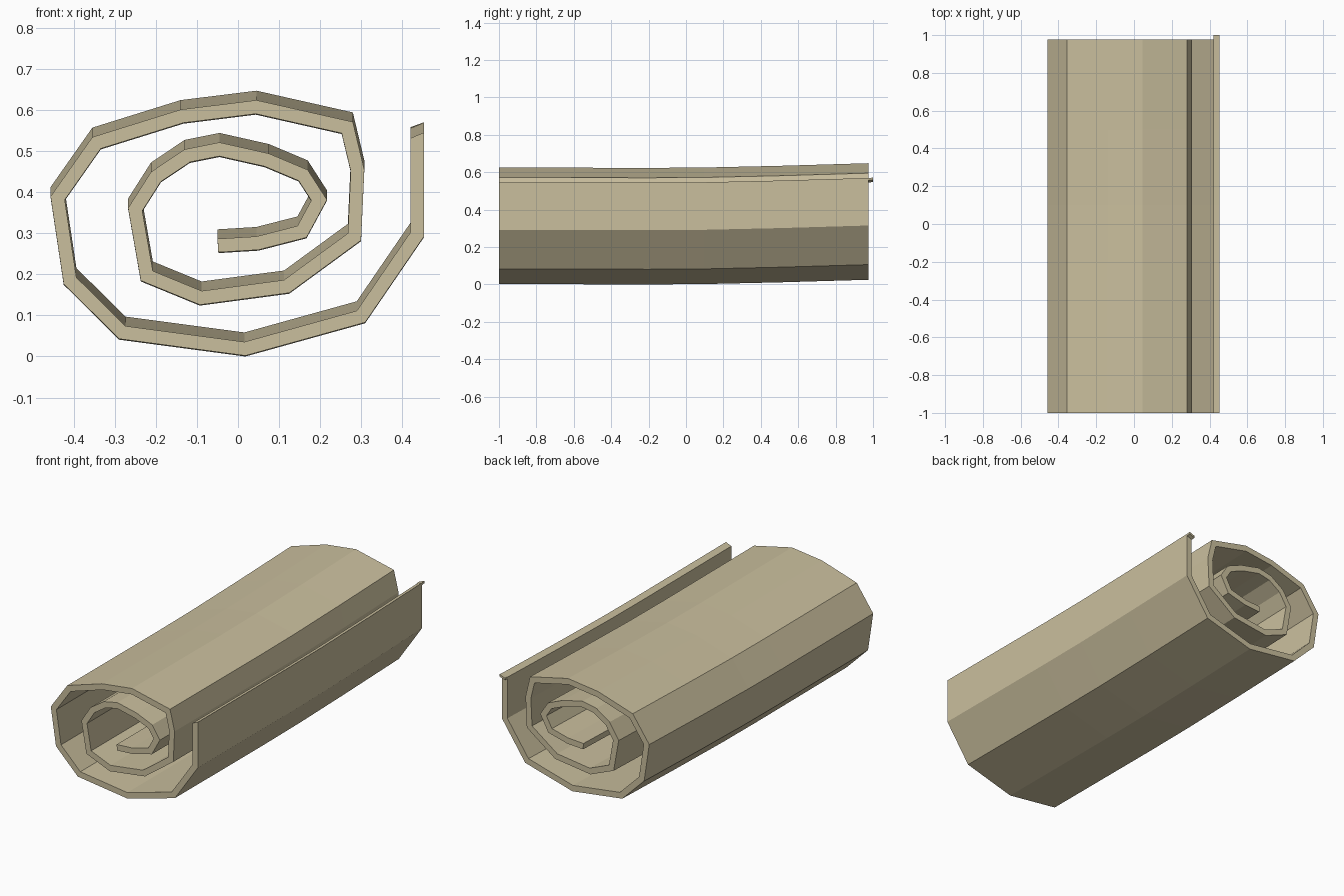
import bpy
import bmesh
from mathutils import Vector

default_cube = bpy.data.objects.get("Cube")
if default_cube:
    bpy.data.objects.remove(default_cube, do_unlink=True)

THICKNESS = 0.033


def make_material(name, colour):
    material = bpy.data.materials.new(name)
    material.use_nodes = True
    material.diffuse_color = colour
    shader = material.node_tree.nodes["Principled BSDF"]
    shader.inputs["Base Color"].default_value = colour
    shader.inputs["Roughness"].default_value = 0.9
    return material


def inward_offset(points, distance):
    """Mitred parallel copy of a path on its right-hand side."""
    normals = []
    for start, end in zip(points, points[1:]):
        direction = (end - start).normalized()
        normals.append(Vector((direction.y, -direction.x)))
    result = []
    for index, point in enumerate(points):
        before = normals[max(index - 1, 0)]
        after = normals[min(index, len(normals) - 1)]
        mitre = (before + after).normalized()
        result.append(point + mitre * distance / mitre.dot(after))
    return result


def loft_sheet(name, outer, inner, stations, material):
    """Sweep a thick open path through (y, lift) stations, with closed ends."""
    mesh = bmesh.new()
    section = outer + inner[::-1]
    rings = []
    for y, lift in stations:
        rings.append([mesh.verts.new((p.x, y, p.y + lift)) for p in section])
    count = len(section)
    for near, far in zip(rings, rings[1:]):
        for i in range(count):
            j = (i + 1) % count
            mesh.faces.new((near[i], near[j], far[j], far[i]))
    # Strip of quads across each end of the sheet
    for ring in (rings[0], rings[-1]):
        for i in range(len(outer) - 1):
            mesh.faces.new((ring[i], ring[i + 1],
                            ring[count - i - 2], ring[count - i - 1]))
    bmesh.ops.recalc_face_normals(mesh, faces=mesh.faces)
    data = bpy.data.meshes.new(name)
    mesh.to_mesh(data)
    mesh.free()
    data.materials.append(material)
    sheet = bpy.data.objects.new(name, data)
    bpy.context.collection.objects.link(sheet)
    return sheet


parchment = make_material("parchment tan", (0.59, 0.52, 0.34, 1.0))

# Outside line of the rolled sheet, from the loose flap to the core
spiral = [Vector(p) for p in (
    (0.453, 0.546), (0.453, 0.292), (0.31, 0.083), (0.018, 0.002),
    (-0.29, 0.043), (-0.425, 0.177), (-0.457, 0.39), (-0.355, 0.535),
    (-0.14, 0.602), (0.045, 0.625), (0.28, 0.572), (0.308, 0.455),
    (0.3, 0.283), (0.125, 0.155), (-0.093, 0.126), (-0.237, 0.185),
    (-0.268, 0.362), (-0.212, 0.45), (-0.13, 0.505), (-0.045, 0.522),
    (0.075, 0.495), (0.17, 0.455), (0.217, 0.382), (0.167, 0.29),
    (0.05, 0.26), (-0.048, 0.254))]
inside = inward_offset(spiral, THICKNESS)
inside[0].y -= 0.014  # slanted lip of the flap

# The roll lifts gently toward the back
stations = [(-1, 0), (-0.2, -0.002), (0.1, 0), (0.5, 0.009), (0.977, 0.023)]
loft_sheet("rolled_sheet", spiral, inside, stations, parchment)

# Small curled corner at the back of the flap
flap_tip = spiral[0]
lip_outer = [flap_tip, flap_tip - Vector((0, 0.012))]
lip_inner = [p - Vector((THICKNESS, 0.012)) for p in lip_outer]
loft_sheet("flap_corner_curl", lip_outer, lip_inner,
           [(0.975, 0.023), (1, 0.025)], parchment)
